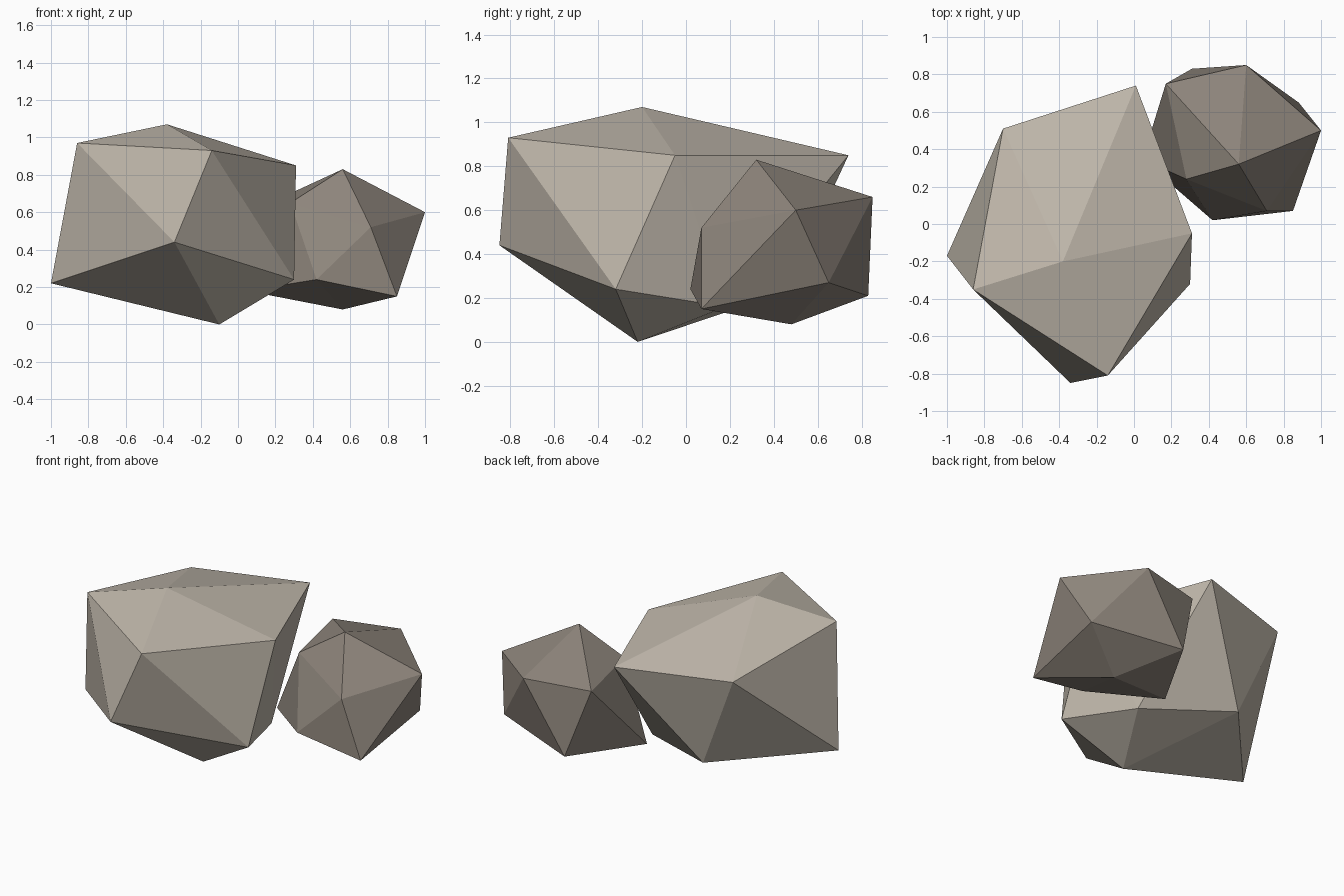
import bpy, bmesh, math

if "Cube" in bpy.data.objects:
    bpy.data.objects.remove(bpy.data.objects["Cube"])


def ring_order(v):
    # bottom point, lower ring, upper ring, top point; rings run anticlockwise from +x
    return (round(v.co.z, 1), round(math.degrees(math.atan2(v.co.y, v.co.x))) % 360)


def rock(name, color, bottom, lower, upper, top):
    """A 20-sided icosphere with its points pulled out to a rough boulder shape."""
    bm = bmesh.new()
    bmesh.ops.create_icosphere(bm, subdivisions=1, radius=1)
    points = [bottom, *lower, *upper, top]
    for v, co in zip(sorted(bm.verts, key=ring_order), points):
        v.co = co
    bmesh.ops.recalc_face_normals(bm, faces=bm.faces)
    mesh = bpy.data.meshes.new(name)
    bm.to_mesh(mesh)
    bm.free()
    mat = bpy.data.materials.new(name + "_stone")
    mat.diffuse_color = (*color, 1)
    mat.use_nodes = True
    mat.node_tree.nodes["Principled BSDF"].inputs["Base Color"].default_value = mat.diffuse_color
    mesh.materials.append(mat)
    obj = bpy.data.objects.new(name, mesh)
    bpy.context.collection.objects.link(obj)
    return obj


# Large pale boulder
rock("large_rock", (0.53, 0.48, 0.41),
     bottom=(-0.10, -0.22, 0.0),
     lower=[(0.12, 0.18, 0.16), (-0.44, 0.45, 0.225), (-1.0, -0.17, 0.22),
            (-0.34, -0.85, 0.44), (0.30, -0.32, 0.24)],
     upper=[(0.31, -0.05, 0.85), (0.01, 0.74, 0.85), (-0.70, 0.51, 0.85),
            (-0.86, -0.35, 0.97), (-0.14, -0.81, 0.93)],
     top=(-0.38, -0.20, 1.07))

# Small darker boulder
rock("small_rock", (0.27, 0.235, 0.20),
     bottom=(0.56, 0.48, 0.08),
     lower=[(0.88, 0.65, 0.27), (0.31, 0.83, 0.21), (0.045, 0.345, 0.18),
            (0.42, 0.02, 0.24), (0.85, 0.07, 0.15)],
     upper=[(1.0, 0.50, 0.60), (0.60, 0.85, 0.66), (0.17, 0.75, 0.65),
            (0.28, 0.24, 0.65), (0.71, 0.07, 0.52)],
     top=(0.56, 0.32, 0.83))
